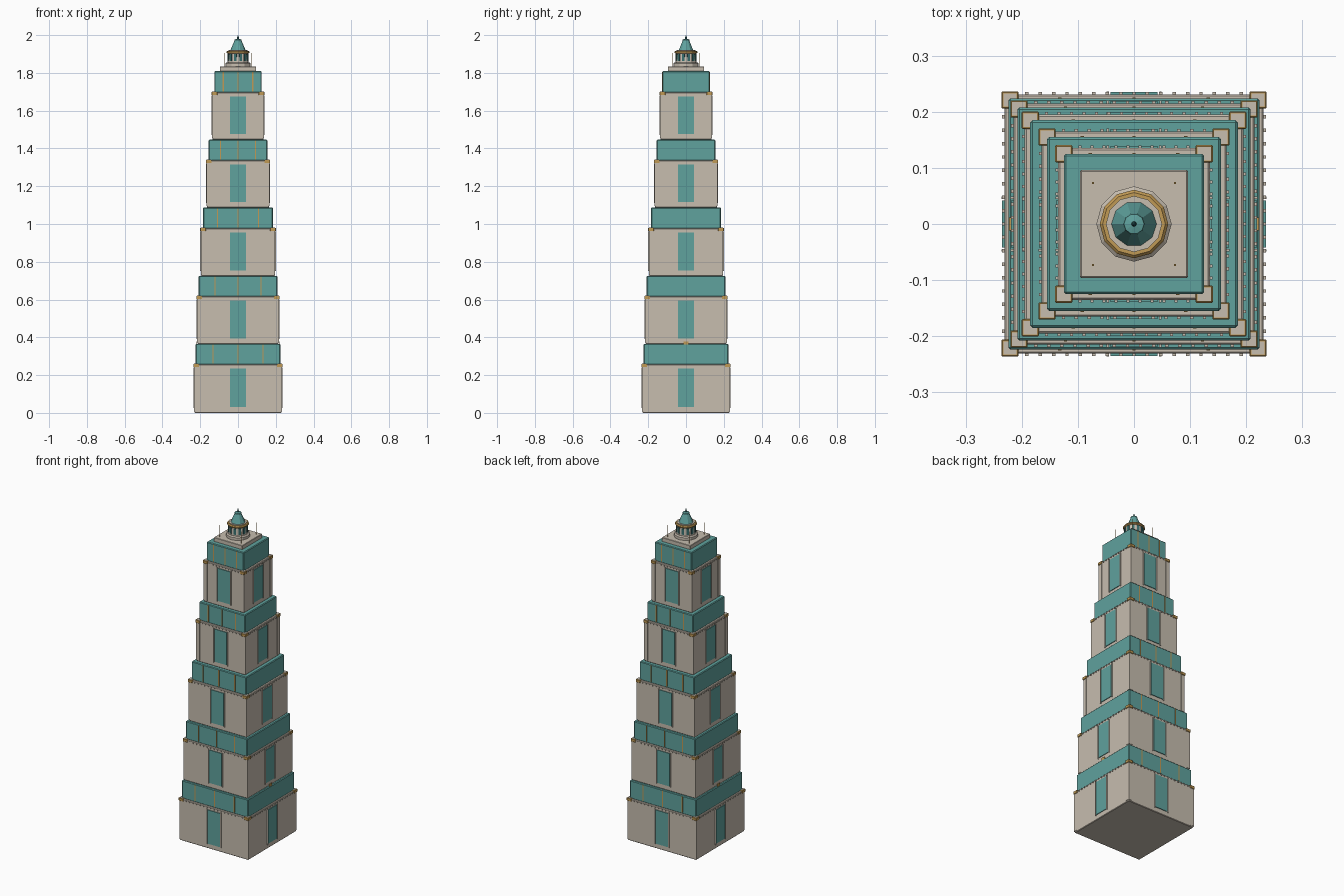
import bpy, bmesh, math
from mathutils import Matrix

if "Cube" in bpy.data.objects:
    bpy.data.objects.remove(bpy.data.objects["Cube"])


def material(name, rgb):
    m = bpy.data.materials.new(name)
    m.diffuse_color = (*rgb, 1)
    m.use_nodes = True
    m.node_tree.nodes["Principled BSDF"].inputs["Base Color"].default_value = m.diffuse_color
    return m


STONE = material("warm stone", (0.57, 0.51, 0.43))
TEAL = material("teal glass", (0.115, 0.36, 0.34))
GOLD = material("gold trim", (0.53, 0.32, 0.09))
DARK = material("dark teal", (0.04, 0.16, 0.16))


def finish(name, bm, mat, bevel=0):
    me = bpy.data.meshes.new(name)
    bm.to_mesh(me)
    bm.free()
    me.materials.append(mat)
    ob = bpy.data.objects.new(name, me)
    bpy.context.collection.objects.link(ob)
    if bevel:
        b = ob.modifiers.new("bevel", 'BEVEL')
        b.width, b.segments = bevel, 1
    return ob


def boxes(name, items, mat, bevel=0):
    """Each item: centre x, y, half x, half y, low z, high z, optional turn about z."""
    bm = bmesh.new()
    for x, y, hx, hy, z0, z1, *turn in items:
        m = Matrix.Translation((x, y, (z0 + z1) / 2)) @ Matrix.Diagonal((2 * hx, 2 * hy, z1 - z0, 1))
        if turn:
            m = Matrix.Rotation(turn[0], 4, 'Z') @ m
        bmesh.ops.create_cube(bm, size=1, matrix=m)
    return finish(name, bm, mat, bevel)


def lathe(name, profile, sides, mat):
    """Spin a closed radius/height profile into a faceted solid."""
    bm = bmesh.new()
    rings = []
    for r, z in profile:
        rings.append([bm.verts.new((r * math.cos(2 * math.pi * i / sides),
                                    r * math.sin(2 * math.pi * i / sides), z)) for i in range(sides)])
    for a, b in zip(rings, rings[1:]):
        for i in range(sides):
            j = (i + 1) % sides
            bm.faces.new((a[i], a[j], b[j], b[i]))
    bm.faces.new(rings[0][::-1])
    bm.faces.new(rings[-1])
    return finish(name, bm, mat)


CORNERS = [(sx, sy) for sx in (-1, 1) for sy in (-1, 1)]
TURNS = [k * math.pi / 2 for k in range(4)]

# tier: wall half width, band half width, base z, wall top z, band top z, stripe offset
TIERS = [(0.233, 0.224, 0.0, 0.256, 0.365, 0.132),
         (0.217, 0.208, 0.365, 0.616, 0.725, 0.122),
         (0.197, 0.185, 0.725, 0.976, 1.087, 0.108),
         (0.167, 0.155, 1.087, 1.336, 1.447, 0.092),
         (0.137, 0.125, 1.447, 1.696, 1.81, 0.078)]

for n, (w, b, z0, z1, z2, s) in enumerate(TIERS, 1):
    # stone shaft with corner piers
    boxes(f"wall_{n}", [(0, 0, w - 0.002, w - 0.002, z0, z1)], STONE, 0.003)
    c = w - 0.012
    boxes(f"corner_piers_{n}", [(sx * c, sy * c, 0.012, 0.012, z0 + 0.008, z1 + 0.005)
                                for sx, sy in CORNERS], STONE)
    # gold collars round the pier heads
    boxes(f"corner_collars_{n}", [(sx * c, sy * c, 0.0155, 0.0155, z1 - 0.014, z1 + 0.004)
                                  for sx, sy in CORNERS], GOLD, 0.002)
    # tall glass panel and slim mullions on each face
    boxes(f"window_panels_{n}", [(0, -w, 0.042, 0.002, z0 + 0.03, z1 - 0.02, t) for t in TURNS], TEAL)
    boxes(f"mullions_{n}", [(x, -w, 0.002, 0.003, z0 + 0.025, z1 - 0.015, t)
                            for t in TURNS for x in (-0.047, 0.047)], STONE)
    # small dentils under the cornice
    count = int(w / 0.013)
    step = 2 * (w - 0.03) / count
    boxes(f"dentils_{n}", [(-w + 0.03 + step * (i + 0.5), -w, 0.003, 0.0025, z1 - 0.011, z1 - 0.004, t)
                           for t in TURNS for i in range(count)], STONE)
    # teal band with gold stripes front and back
    boxes(f"band_{n}", [(0, 0, b, b, z1 - 0.002, z2)], TEAL, 0.004)
    boxes(f"band_stripes_{n}", [(x, y * b, 0.003, 0.0015, z1 + 0.006, z2 - 0.004)
                                for x in (-s, 0, s) for y in (-1, 1)], GOLD)

# small gold tabs on the lowest band, left and right
boxes("side_tabs", [(sx * 0.2205, 0, 0.002, 0.012, 0.36, 0.378) for sx in (-1, 1)], GOLD)

# roof plinth and corner rods
boxes("roof_plinth", [(0, 0, 0.096, 0.096, 1.808, 1.834)], STONE, 0.002)
boxes("roof_rods", [(sx * 0.073, sy * 0.073, 0.0015, 0.0015, 1.83, 1.905) for sx, sy in CORNERS], GOLD)

# lantern drum, windows, ring, roof and finial
lathe("lantern_base", [(0.067, 1.832), (0.067, 1.85), (0.06, 1.856)], 12, STONE)
lathe("lantern_drum", [(0.056, 1.85), (0.052, 1.905), (0.052, 1.912)], 12, STONE)
boxes("lantern_windows", [(0, -0.0525, 0.007, 0.003, 1.863, 1.899, (k + 0.5) * math.pi / 6)
                          for k in range(12)], DARK)
lathe("lantern_ring", [(0.055, 1.902), (0.061, 1.906), (0.061, 1.912), (0.056, 1.917)], 12, GOLD)
lathe("lantern_cap", [(0.05, 1.91), (0.05, 1.92)], 12, STONE)
lathe("lantern_roof", [(0.041, 1.918), (0.036, 1.93), (0.02, 1.968), (0.018, 1.977), (0.006, 1.98)], 10, TEAL)
lathe("finial", [(0.005, 1.978), (0.004, 1.99), (0.001, 2.0)], 8, DARK)
